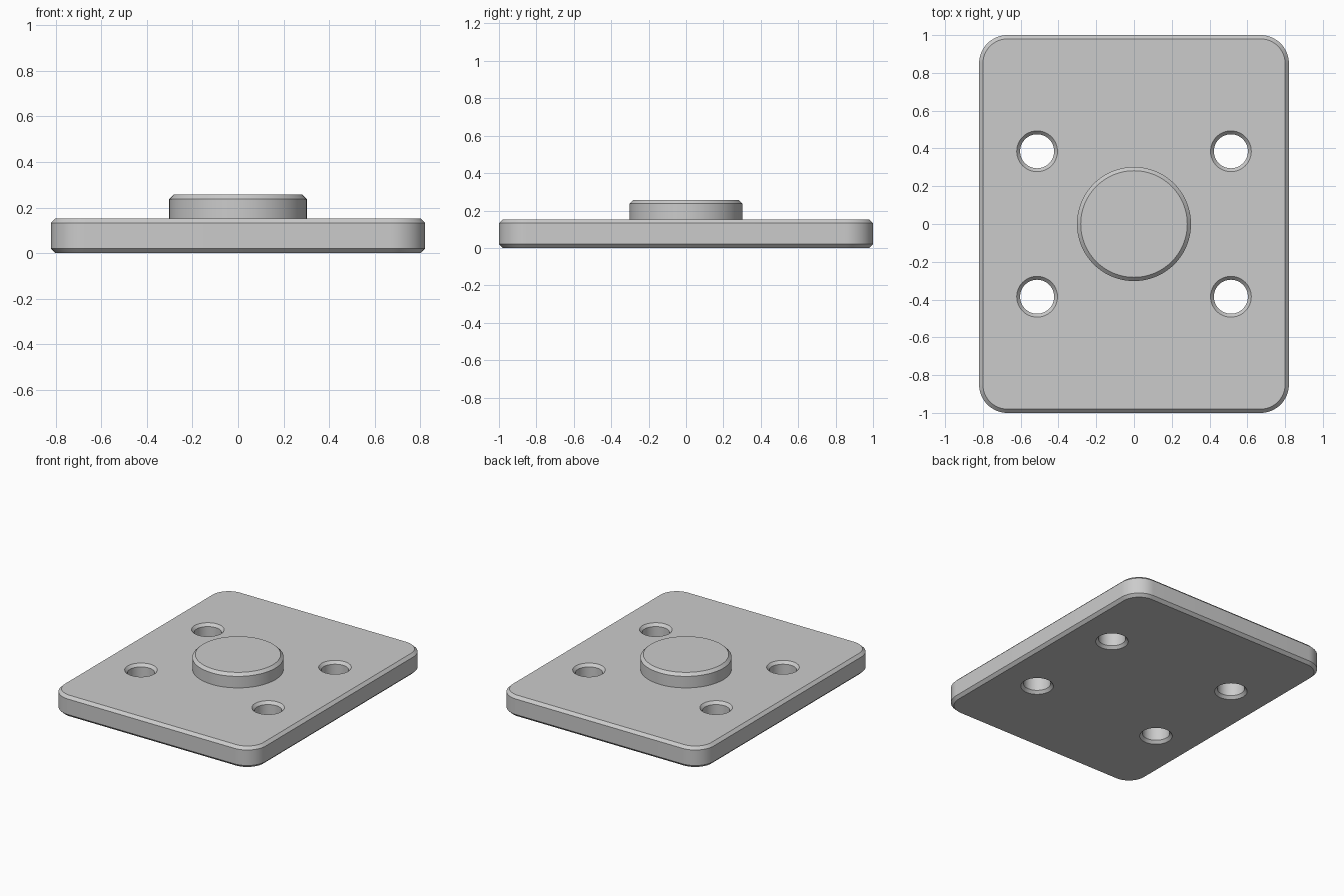
import bpy, bmesh, math

if "Cube" in bpy.data.objects:
    bpy.data.objects.remove(bpy.data.objects["Cube"], do_unlink=True)

HALF_X, HALF_Y, PLATE_H = 0.82, 1.0, 0.153
CORNER, CHAMFER = 0.15, 0.02
HOLE_X, HOLE_Y, HOLE_R = 0.513, 0.385, 0.09
BOSS_R, BOSS_H = 0.302, 0.257

grey = bpy.data.materials.new("plain grey")
grey.use_nodes = True
grey.diffuse_color = (0.6, 0.6, 0.6, 1)
grey.node_tree.nodes["Principled BSDF"].inputs["Base Color"].default_value = (0.6, 0.6, 0.6, 1)


def circle(cx, cy, r, n=64):
    return [(cx + r * math.cos(2 * math.pi * i / n),
             cy + r * math.sin(2 * math.pi * i / n)) for i in range(n)]


def rounded_rect(inset, n=16):
    pts = []
    for k, (sx, sy) in enumerate([(1, 1), (-1, 1), (-1, -1), (1, -1)]):
        cx, cy = sx * (HALF_X - CORNER), sy * (HALF_Y - CORNER)
        for i in range(n + 1):
            a = math.pi / 2 * (k + i / n)
            pts.append((cx + (CORNER - inset) * math.cos(a),
                        cy + (CORNER - inset) * math.sin(a)))
    return pts


def wall(bm, outline, levels):
    """Stack outline(inset) at each (inset, z), bridge them, return the end loops."""
    rings = [[bm.verts.new((x, y, z)) for x, y in outline(inset)] for inset, z in levels]
    n = len(rings[0])
    for lo, hi in zip(rings, rings[1:]):
        for i in range(n):
            j = (i + 1) % n
            bm.faces.new((lo[i], lo[j], hi[j], hi[i]))
    return [[bm.edges.get((r[i], r[(i + 1) % n])) for i in range(n)]
            for r in (rings[0], rings[-1])]


def finish(bm, name):
    bmesh.ops.recalc_face_normals(bm, faces=bm.faces[:])
    mesh = bpy.data.meshes.new(name)
    bm.to_mesh(mesh)
    bm.free()
    mesh.materials.append(grey)
    ob = bpy.data.objects.new(name, mesh)
    bpy.context.collection.objects.link(ob)
    bpy.ops.object.select_all(action='DESELECT')
    ob.select_set(True)
    bpy.context.view_layer.objects.active = ob
    bpy.ops.object.shade_smooth_by_angle(angle=math.radians(30))


# Plate with rounded corners and four through holes, chamfered on both sides
levels = [(CHAMFER, 0), (0, CHAMFER), (0, PLATE_H - CHAMFER), (CHAMFER, PLATE_H)]
bm = bmesh.new()
bottom, top = wall(bm, rounded_rect, levels)
for sx in (-1, 1):
    for sy in (-1, 1):
        b, t = wall(bm, lambda c: circle(sx * HOLE_X, sy * HOLE_Y, HOLE_R + c * 0.9), levels)
        bottom += b
        top += t
for edges, nz in ((bottom, -1), (top, 1)):
    bmesh.ops.triangle_fill(bm, use_beauty=True, edges=edges, normal=(0, 0, nz))
finish(bm, "base_plate")

# Round centre boss with a chamfered rim, seated slightly into the plate
bm = bmesh.new()
ends = wall(bm, lambda c: circle(0, 0, BOSS_R - c, 96),
            [(0, PLATE_H - 0.01), (0, BOSS_H - CHAMFER), (CHAMFER, BOSS_H)])
for edges in ends:
    bmesh.ops.edgeloop_fill(bm, edges=edges)
finish(bm, "centre_boss")
